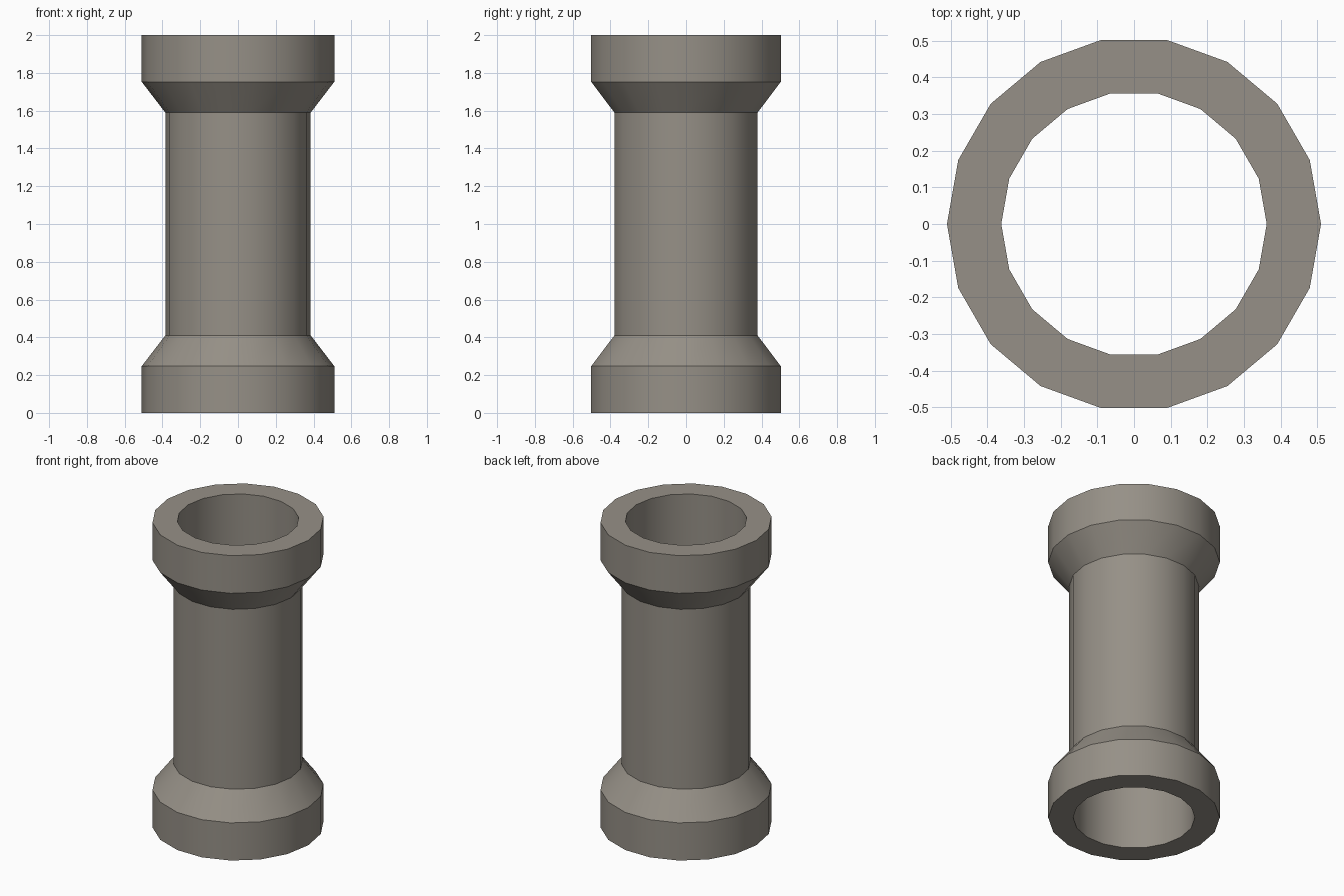
import bpy, bmesh, math

if "Cube" in bpy.data.objects:
    bpy.data.objects.remove(bpy.data.objects["Cube"])

SIDES = 18

# Single stone-grey colour
stone = bpy.data.materials.new("warm grey")
stone.diffuse_color = (0.305, 0.28, 0.242, 1)
stone.use_nodes = True
stone.node_tree.nodes["Principled BSDF"].inputs["Base Color"].default_value = stone.diffuse_color

# Closed wall section (radius, height): bore, flared collars, slim barrel
lower = [(0.362, 0.0), (0.51, 0.0), (0.51, 0.247), (0.385, 0.41)]
profile = lower + [(r, 2 - z) for r, z in reversed(lower)]

# Hollow pipe: sweep the section around z
bm = bmesh.new()
rings = []
for i in range(SIDES):
    a = 2 * math.pi * i / SIDES
    rings.append([bm.verts.new((r * math.cos(a), r * math.sin(a), z)) for r, z in profile])
n = len(profile)
for i in range(SIDES):
    a, b = rings[i], rings[(i + 1) % SIDES]
    for j in range(n):
        k = (j + 1) % n
        bm.faces.new((a[j], b[j], b[k], a[k]))
bmesh.ops.recalc_face_normals(bm, faces=bm.faces)

mesh = bpy.data.meshes.new("flanged_pipe")
bm.to_mesh(mesh)
bm.free()
mesh.materials.append(stone)
pipe = bpy.data.objects.new("flanged_pipe", mesh)
bpy.context.collection.objects.link(pipe)

# Smooth round the pipe, sharp at the collar edges
bpy.context.view_layer.objects.active = pipe
pipe.select_set(True)
bpy.ops.object.shade_smooth_by_angle(angle=math.radians(30))
